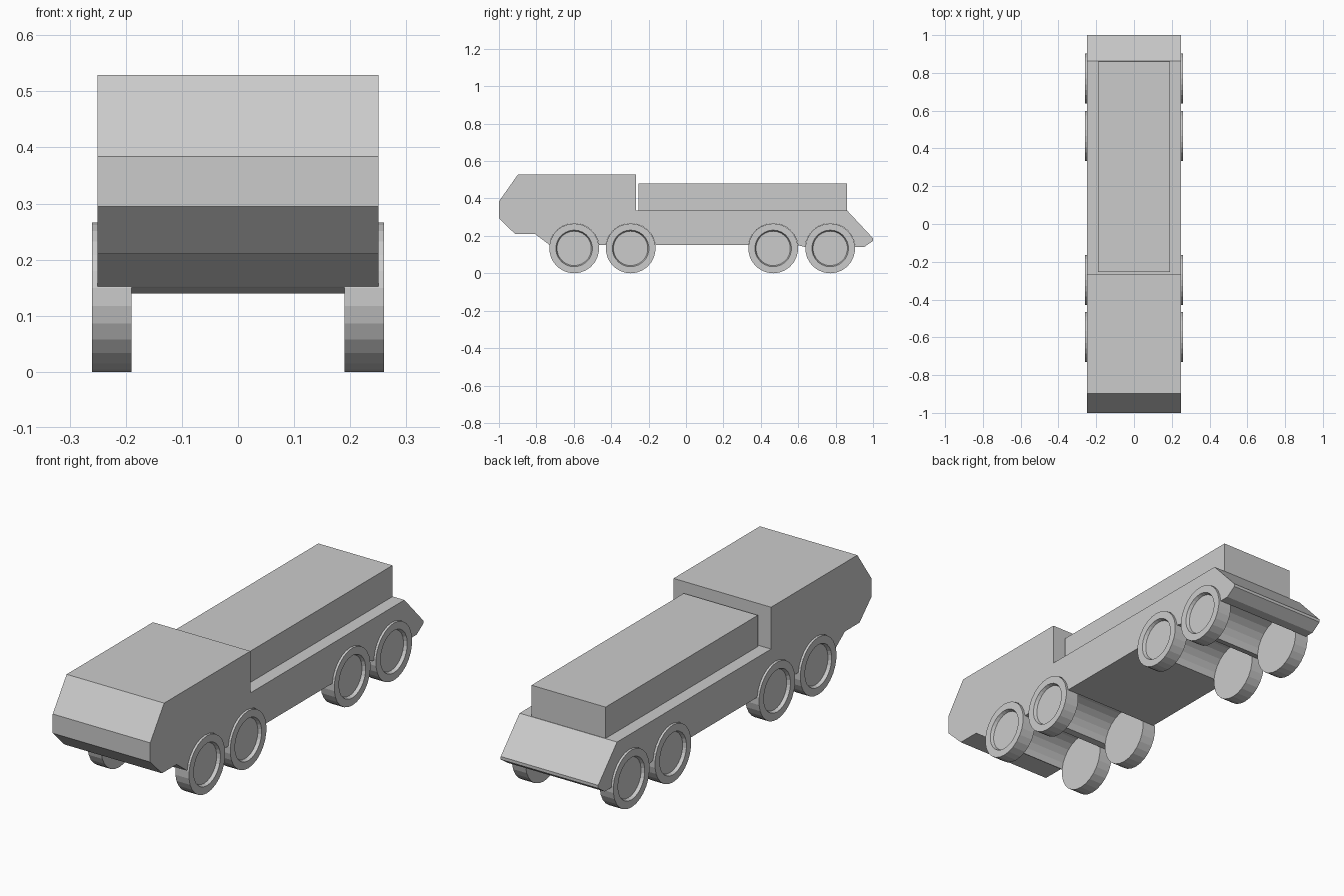
import bpy, bmesh
from math import sin, cos, pi, asin

if "Cube" in bpy.data.objects:
    bpy.data.objects.remove(bpy.data.objects["Cube"])

R = 0.133                                # wheel radius and axle height
AXLES = [-0.598, -0.296, 0.466, 0.771]
SIDES = 26


def new_object(name, bm):
    bmesh.ops.recalc_face_normals(bm, faces=bm.faces)
    mesh = bpy.data.meshes.new(name)
    bm.to_mesh(mesh)
    bm.free()
    ob = bpy.data.objects.new(name, mesh)
    bpy.context.collection.objects.link(ob)
    return ob


def extrude_profile(name, points, half_width):
    """Side profile in (y, z), extruded symmetrically across x."""
    bm = bmesh.new()
    face = bm.faces.new([bm.verts.new((-half_width, y, z)) for y, z in points])
    moved = bmesh.ops.extrude_face_region(bm, geom=[face])["geom"]
    verts = [g for g in moved if isinstance(g, bmesh.types.BMVert)]
    bmesh.ops.translate(bm, verts=verts, vec=(2 * half_width, 0, 0))
    if not face.is_valid or len(bm.faces) < len(points) + 2:
        bm.faces.new([v for v in bm.verts if v not in verts])
    return new_object(name, bm)


def wheel_well(y, z, n=12):
    """Arc over an axle, starting and ending at underside height z."""
    r = R + 0.001
    a = asin((z - R) / r)
    angles = [pi - a - (pi - 2 * a) * i / n for i in range(n + 1)]
    return [(y + r * cos(t), R + r * sin(t)) for t in angles]


# Hull: sloped nose, cab, low deck, sloped tail, four wells through the underside
hull = [(-0.727, 0.15)]
for y, z in zip(AXLES, (0.15, 0.15, 0.15, 0.14)):
    hull += wheel_well(y, z)
hull += [(0.952, 0.14), (1, 0.173), (1, 0.187), (0.862, 0.335),
         (-0.266, 0.335), (-0.266, 0.529), (-0.898, 0.529),
         (-1, 0.384), (-1, 0.295), (-0.914, 0.21), (-0.807, 0.21)]
extrude_profile("hull", hull, 0.25)

# Cargo box on the deck
extrude_profile("cargo_box", [(-0.255, 0.335), (0.86, 0.335),
                              (0.86, 0.48), (-0.255, 0.48)], 0.19)


# Wheels: a stepped section spun round the axle, with a recessed hub disc
def wheel(name, side, y):
    bm = bmesh.new()
    section = [(0.19, R), (0.26, R), (0.26, 0.098), (0.245, 0.092)]
    rings = [[bm.verts.new((side * x, y + r * sin(2 * pi * i / SIDES),
                            R - r * cos(2 * pi * i / SIDES)))
              for i in range(SIDES)] for x, r in section]
    for a, b in zip(rings, rings[1:]):
        for i in range(SIDES):
            j = (i + 1) % SIDES
            bm.faces.new((a[i], a[j], b[j], b[i]))
    bm.faces.new(rings[0])
    bm.faces.new(rings[-1])
    new_object(name, bm)


for k, y in enumerate(AXLES, 1):
    wheel(f"wheel_right_{k}", 1, y)
    wheel(f"wheel_left_{k}", -1, y)
